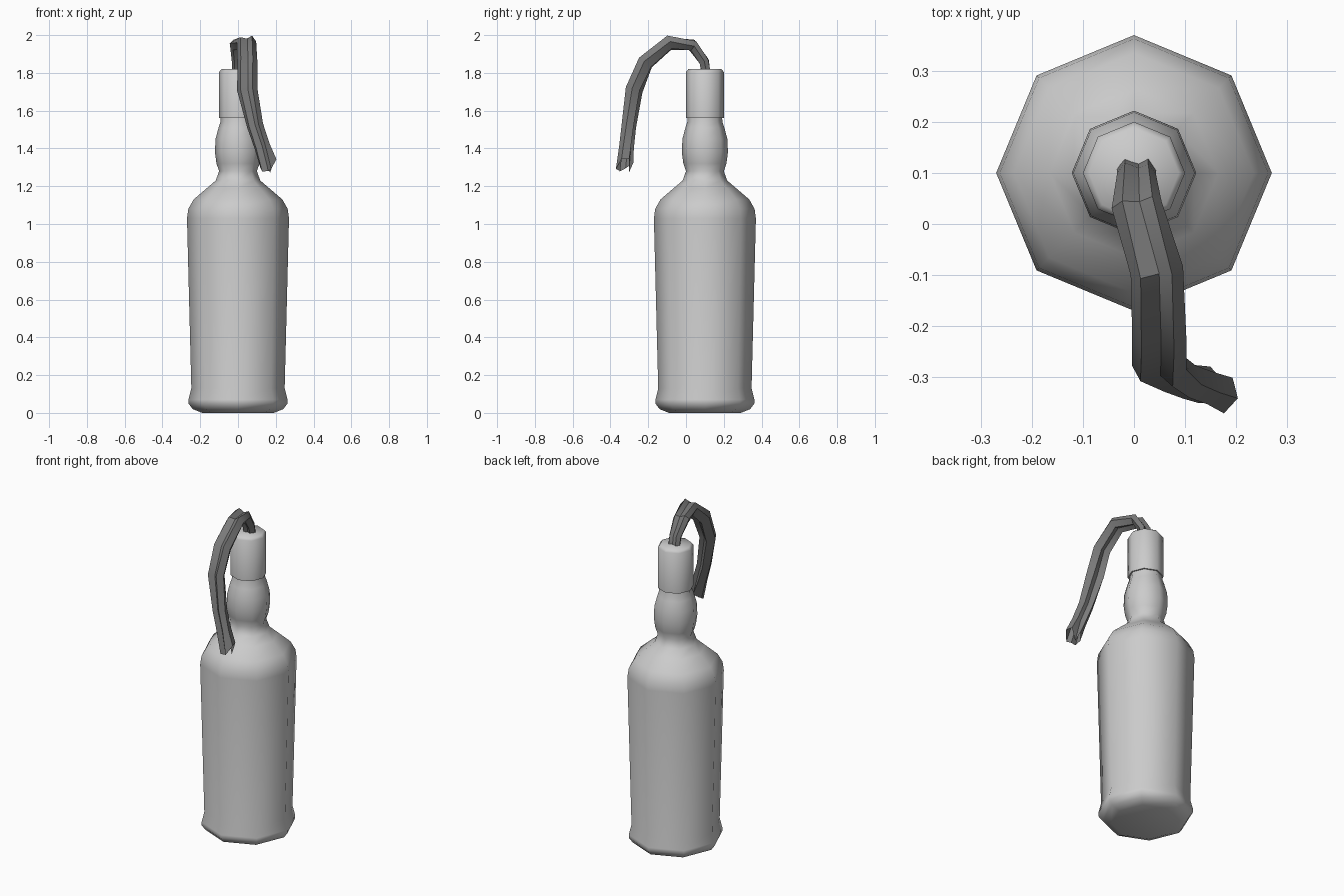
import bpy, bmesh, math
from mathutils import Vector

if "Cube" in bpy.data.objects:
    bpy.data.objects.remove(bpy.data.objects["Cube"])

SIDES = 8
AXIS_Y = 0.10


def add_object(name, bm, angle):
    bmesh.ops.recalc_face_normals(bm, faces=bm.faces)
    mesh = bpy.data.meshes.new(name)
    bm.to_mesh(mesh)
    bm.free()
    ob = bpy.data.objects.new(name, mesh)
    bpy.context.collection.objects.link(ob)
    bpy.ops.object.select_all(action='DESELECT')
    ob.select_set(True)
    bpy.context.view_layer.objects.active = ob
    bpy.ops.object.shade_smooth_by_angle(angle=math.radians(angle))
    return ob


def skin(bm, rings):
    for a, b in zip(rings, rings[1:]):
        n = len(a)
        for i in range(n):
            j = (i + 1) % n
            bm.faces.new((a[i], a[j], b[j], b[i]))


def lathe(name, profile, angle):
    bm = bmesh.new()
    rings = []
    for r, z in profile:
        rings.append([bm.verts.new((r * math.cos(2 * math.pi * i / SIDES),
                                    AXIS_Y + r * math.sin(2 * math.pi * i / SIDES), z))
                      for i in range(SIDES)])
    skin(bm, rings)
    bm.faces.new(rings[0])
    bm.faces.new(rings[-1])
    return add_object(name, bm, angle)


# Glass body, shoulder and bulged neck
lathe("bottle", [
    (0.19, 0.0), (0.24, 0.02), (0.262, 0.05), (0.262, 0.07), (0.247, 0.13),
    (0.27, 1.03), (0.263, 1.08), (0.235, 1.13), (0.165, 1.19), (0.118, 1.23),
    (0.10, 1.28), (0.114, 1.32), (0.122, 1.38), (0.119, 1.45), (0.103, 1.51),
    (0.093, 1.54), (0.09, 1.58)], 60)

# Sleeve around the mouth
lathe("neck_cap", [(0.08, 1.56), (0.10, 1.56), (0.10, 1.805), (0.088, 1.82)], 60)

# Rag: a crumpled flattened tube swept along an arching path
# x, y, z, half width, half thickness, sideways turn of the width axis
path = [
    (0.005, 0.11, 1.78, 0.038, 0.025, 0.0),
    (0.005, 0.095, 1.86, 0.038, 0.028, 0.0),
    (0.005, 0.035, 1.945, 0.050, 0.032, -0.1),
    (0.045, -0.09, 1.958, 0.052, 0.040, -0.1),
    (0.05, -0.215, 1.855, 0.053, 0.045, -0.1),
    (0.05, -0.275, 1.71, 0.054, 0.042, -0.15),
    (0.092, -0.302, 1.52, 0.044, 0.036, -0.25),
    (0.130, -0.315, 1.41, 0.043, 0.036, -0.3),
    (0.163, -0.325, 1.31, 0.046, 0.040, -0.3),
]
section = [(-1, 0.2), (-0.6, 1), (0.1, 0.6), (0.6, 1), (1, 0.1),
           (0.5, -0.9), (0.0, -0.6), (-0.6, -1)]
torn_edge = [0.0, 0.025, 0.035, 0.03, -0.02, -0.03, 0.045, -0.025]

bm = bmesh.new()
points = [Vector(p[:3]) for p in path]
rings = []
for k, (p, (_, _, _, hw, ht, yaw)) in enumerate(zip(points, path)):
    t = (points[min(k + 1, len(points) - 1)] - points[max(k - 1, 0)]).normalized()
    side = Vector((math.cos(yaw), math.sin(yaw), 0))
    side = (side - t * side.dot(t)).normalized()
    out = side.cross(t)
    if k == 0:
        first_out = out
    ring = []
    for i, (u, v) in enumerate(section):
        # slight crumpling between stations, ragged at the hanging end
        wob = 1 - 0.12 * (0.5 + 0.5 * math.sin(2.3 * k + 1.7 * i))
        co = p + side * (u * hw) - out * (v * ht * wob)
        if k == len(path) - 1:
            co.z -= torn_edge[i] * 0.9
        ring.append(bm.verts.new(co))
    rings.append(ring)
skin(bm, rings)
rag = add_object("cloth_rag", bm, 40)

cloth = bpy.data.materials.new("dark_cloth")
cloth.diffuse_color = (0.2, 0.2, 0.2, 1)
cloth.use_nodes = True
cloth.node_tree.nodes["Principled BSDF"].inputs["Base Color"].default_value = cloth.diffuse_color
rag.data.materials.append(cloth)
